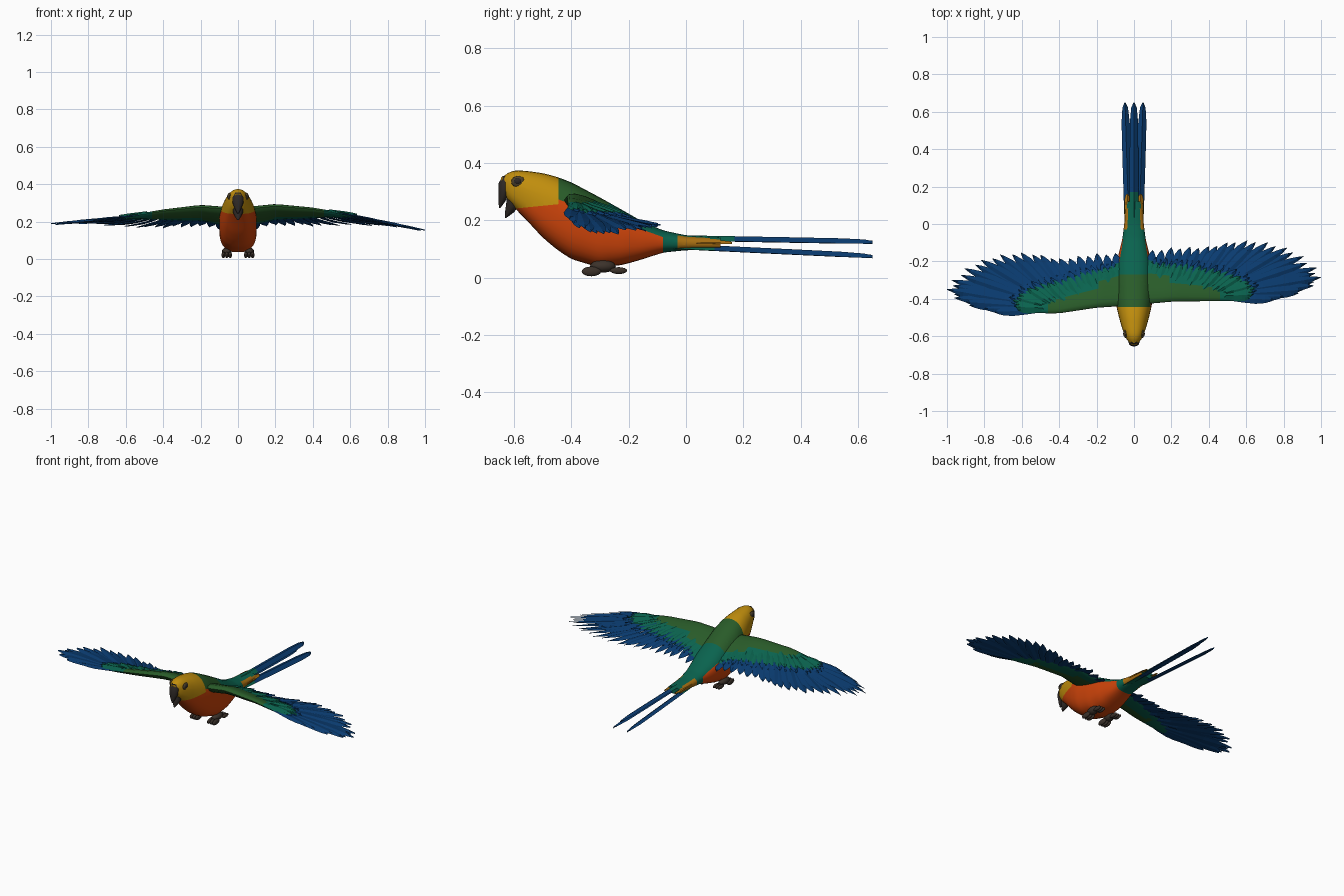
import bpy, bmesh, math
from mathutils import Vector

cube = bpy.data.objects.get("Cube")
if cube:
    bpy.data.objects.remove(cube, do_unlink=True)


def material(name, colour):
    m = bpy.data.materials.new(name)
    m.use_nodes = True
    m.diffuse_color = (*colour, 1)
    bsdf = next(n for n in m.node_tree.nodes if n.type == 'BSDF_PRINCIPLED')
    bsdf.inputs["Base Color"].default_value = (*colour, 1)
    bsdf.inputs["Roughness"].default_value = 0.8
    return m


YELLOW = material("golden_yellow", (.53, .27, .004))
ORANGE = material("orange", (.6, .056, .003))
OLIVE = material("leaf_green", (.022, .105, .022))
TEAL = material("teal_green", (.003, .125, .077))
BLUE = material("feather_blue", (.003, .045, .165))
BEAK = material("beak_charcoal", (.028, .022, .019))
FEET = material("feet_grey", (.045, .032, .024))
RING = material("eye_ring_grey", (.075, .052, .022))
GOLD = material("tail_gold", (.4, .16, .006))


def interp(u, rows):
    """Piecewise linear lookup: the first entry of each row is the key."""
    for a, b in zip(rows, rows[1:]):
        if u <= b[0]:
            break
    t = max(0, min(1, (u - a[0]) / (b[0] - a[0])))
    return [p + (q - p) * t for p, q in zip(a[1:], b[1:])]


def loft(bm, rings):
    """Skin closed rings of points and cap both ends."""
    vs = [[bm.verts.new(p) for p in ring] for ring in rings]
    n = len(vs[0])
    for a, b in zip(vs, vs[1:]):
        for i in range(n):
            bm.faces.new((a[i], a[(i + 1) % n], b[(i + 1) % n], b[i]))
    bm.faces.new(vs[0])
    bm.faces.new(vs[-1][::-1])


def cut(bm, point, normal):
    """Add an edge loop along a plane so a colour border is clean."""
    bmesh.ops.bisect_plane(bm, geom=bm.verts[:] + bm.edges[:] + bm.faces[:],
                           plane_co=point, plane_no=normal)


def finish(bm, name, mats, rule=None, smooth=None):
    bmesh.ops.recalc_face_normals(bm, faces=bm.faces)
    if rule:
        for f in bm.faces:
            f.material_index = mats.index(rule(f.calc_center_median()))
    me = bpy.data.meshes.new(name)
    bm.to_mesh(me)
    bm.free()
    for m in mats:
        me.materials.append(m)
    ob = bpy.data.objects.new(name, me)
    bpy.context.collection.objects.link(ob)
    if smooth:
        bpy.ops.object.select_all(action='DESELECT')
        ob.select_set(True)
        bpy.context.view_layer.objects.active = ob
        bpy.ops.object.shade_smooth_by_angle(angle=math.radians(smooth))


def ellipse(n, above=1, below=1):
    """Unit ring; powers under one make the upper or lower half squarer."""
    for i in range(n):
        a = math.tau * i / n
        c, s = math.cos(a), math.sin(a)
        p = above if s >= 0 else below
        yield [math.copysign(abs(v) ** p, v) for v in (c, s)]


def ball(bm, centre, size):
    r = bmesh.ops.create_uvsphere(bm, u_segments=12, v_segments=8, radius=1)
    for v in r["verts"]:
        v.co = Vector(c + s * k for c, s, k in zip(centre, size, v.co))


# Body and head: y, top, bottom, half width
BODY = [(-.645, .345, .315, .012), (-.63, .362, .28, .032), (-.6, .375, .245, .048),
        (-.56, .373, .205, .063), (-.5, .365, .14, .08), (-.45, .352, .098, .092),
        (-.4, .333, .065, .1), (-.3, .28, .035, .1), (-.22, .235, .045, .094),
        (-.15, .195, .065, .08), (-.08, .165, .088, .062), (0, .148, .096, .052),
        (.12, .141, .098, .044)]
BIB, BIB_SLOPE = Vector((0, -.56, .245)), Vector((0, -.1, 1))
BACK, BACK_SLOPE = Vector((0, -.45, .275)), Vector((0, .36, 1))


def body_ring(y):
    # average nearby samples to round the profile
    s = [interp(y + d, BODY) for d in (-.012, 0, .012)]
    top, low, w = [sum(c) / 3 for c in zip(*s)]
    mid, h = (top + low) / 2, (top - low) / 2
    return [(w * c, y, mid + h * k) for c, k in ellipse(28, .88, .78)]


def body_colour(c):
    if c.y < -.445 and (c - BIB).dot(BIB_SLOPE) > 0:
        return YELLOW
    if c.y > -.03 and abs(c.x) > .034:
        return GOLD
    if c.y > -.08 or (c.y > -.445 and (c - BACK).dot(BACK_SLOPE) > 0):
        return OLIVE if c.y < -.27 else TEAL
    return ORANGE


bm = bmesh.new()
loft(bm, [body_ring(-.645 + .765 * i / 62) for i in range(63)])
cut(bm, BIB, BIB_SLOPE)
cut(bm, BACK, BACK_SLOPE)
for y in (-.445, -.27, -.08, -.03):
    cut(bm, (0, y, 0), (0, 1, 0))
finish(bm, "body", [YELLOW, ORANGE, OLIVE, TEAL, GOLD], body_colour, 50)

# Hooked beak: z, centre y, depth, half width
UPPER = [(.355, -.628, .012, .016), (.33, -.632, .022, .029), (.295, -.635, .02, .028),
         (.265, -.643, .012, .015), (.243, -.65, .002, .003)]
LOWER = [(.275, -.602, .024, .029), (.25, -.606, .023, .027), (.228, -.616, .016, .017),
         (.208, -.63, .002, .004)]
for name, rows in (("upper_beak", UPPER), ("lower_beak", LOWER)):
    bm = bmesh.new()
    loft(bm, [[(w * c, y + d * s, z) for c, s in ellipse(14)] for z, y, d, w in rows])
    finish(bm, name, [BEAK], smooth=50)

# Eyes and feet
for side, label in ((1, "left"), (-1, "right")):
    bm = bmesh.new()
    ball(bm, (side * .046, -.585, .335), (.009, .025, .02))
    finish(bm, label + "_eye_ring", [RING], smooth=60)
    bm = bmesh.new()
    ball(bm, (side * .05, -.587, .337), (.008, .014, .012))
    finish(bm, label + "_eye", [BEAK], smooth=60)
    bm = bmesh.new()
    ball(bm, (side * .06, -.29, .04), (.026, .045, .022))
    for k in (-1, 0, 1):
        ball(bm, (side * .06 + k * .018, -.33, .022), (.01, .034, .017))
        ball(bm, (side * .06 + k * .016, -.235, .025), (.009, .03, .012))
    finish(bm, label + "_foot", [FEET], smooth=60)

POINTED = [(0, .5), (.3, .8), (.6, 1), (.8, .78), (.92, .42), (1, .05)]
BLUNT = [(0, .9), (.2, 1), (.6, 1), (.85, .95), (.96, .65), (1, .12)]


def feather(bm, root, tip, width, thick, place, outline=POINTED):
    """Thin ridged blade; place(x, y, lift, t) sets every point in space."""
    root, tip = Vector(root), Vector(tip)
    d = tip - root
    across = Vector((-d.y, d.x)).normalized() * width / 2
    rings = []
    for t, w in outline:
        c = root + d * t
        a, b = c + across * w, c - across * w
        h = thick * (.3 + .7 * w)
        rings.append([place(a.x, a.y, thick * .5, t), place(c.x, c.y, h, t),
                      place(b.x, b.y, -thick * .5, t), place(c.x, c.y, -h * .6, t)])
    loft(bm, rings)


# Tail: a raised middle feather over two lower outer ones
def tail_blade(bm, x0, y0, z0, x1, y1, z1, width, thick):
    feather(bm, (x0, y0), (x1, y1), width, thick,
            lambda x, y, lift, t: (x, y, z0 + (z1 - z0) * t + lift), BLUNT)


for name, x0, x1, z0, z1, edge in (("middle", 0, 0, .137, .124, .17),
                                   ("left", .026, .048, .108, .074, .1),
                                   ("right", -.026, -.048, .108, .074, .1)):
    bm = bmesh.new()
    tail_blade(bm, x0, -.06, z0, x1, .65, z1, .046, .012)
    cut(bm, (0, edge, 0), (0, 1, 0))
    finish(bm, name + "_tail_feather", [TEAL, BLUE],
           lambda c: TEAL if c.y < edge else BLUE)
for s, label in ((1, "left"), (-1, "right")):
    bm = bmesh.new()
    tail_blade(bm, s * .036, -.02, .126, s * .036, .16, .121, .03, .008)
    finish(bm, label + "_tail_patch", [GOLD])

# Wing surface: span, leading height, leading y, fall towards the back
SHEET = [(0, .265, -.42, .37), (.1, .275, -.42, .37), (.2, .285, -.41, .35),
         (.4, .27, -.41, .3), (.6, .238, -.41, .15), (.8, .2, -.38, .06), (1, .157, -.3, 0)]
# Flight feathers: order, root x y, tip x y
FLIGHT = [(0, .08, -.3, .1, -.14), (1, .17, -.3, .2, -.125), (3, .3, -.3, .4, -.12),
          (4.5, .38, -.3, .55, -.09), (5.5, .44, -.31, .66, -.088), (6.5, .48, -.32, .77, -.11),
          (7.5, .5, -.33, .865, -.145), (8.3, .52, -.34, .93, -.19), (9, .54, -.35, .975, -.235),
          (10, .56, -.36, 1, -.285), (11, .57, -.37, .96, -.33), (12, .57, -.38, .88, -.37),
          (13, .5, -.395, .75, -.405)]
COVERT = [(0, .07, -.34, .1, -.2), (4, .25, -.34, .3, -.21), (7, .38, -.35, .48, -.245),
          (9, .46, -.36, .59, -.285), (11, .5, -.37, .65, -.34), (13, .48, -.39, .63, -.395)]
# Arm: span, front y, chord, thickness
ARM = [(.02, -.425, .24, .05), (.1, -.425, .23, .05), (.2, -.415, .2, .046),
       (.35, -.413, .17, .036), (.5, -.412, .12, .024), (.63, -.405, .05, .008)]


def wing(side, label):
    def reach(x):  # the right wing is held further forward
        return .065 * min(1, x / .4) if side < 0 else 0

    def place(x, y, lift, t=0):
        z, lead, fall = interp(x, SHEET)
        z += lift - fall * (y - lead)
        if side < 0:  # and is flatter towards the tip
            z += .11 * max(0, x - .6) - .01 * min(1, x / .4)
        return Vector((side * x, y - reach(x), z))

    def layer(name, rows, count, width, thick, lift, mat):
        bm = bmesh.new()
        for i in range(count):
            x0, y0, x1, y1 = interp(13 * i / (count - 1), rows)
            # stagger the tips a little
            k = 1 - .045 * (i % 2)
            tip = (x0 + (x1 - x0) * k, y0 + (y1 - y0) * k)
            feather(bm, (x0, y0), tip, width, thick,
                    lambda x, y, h, t: place(x, y, h + lift + .003 * (i % 3)))
        finish(bm, label + name, [mat])

    layer("_flight_feathers", FLIGHT, 27, .052, .006, -.008, BLUE)
    layer("_long_coverts", [(u, a, b, c + .02, d + .022) for u, a, b, c, d in COVERT],
          24, .042, .006, -.001, BLUE)
    layer("_short_coverts", COVERT, 22, .042, .006, .006, TEAL)

    # Padded arm along the leading edge
    bm = bmesh.new()
    rings = []
    for i in range(19):
        x = .02 + .61 * i / 18
        y, chord, thick = interp(x, ARM)
        rings.append([place(x, y + chord * (1 + c) / 2,
                            thick * s * (.5 - .25 * c) - .004) for c, s in ellipse(16)])
    loft(bm, rings)

    def arm_colour(c):
        x = abs(c.x)
        return OLIVE if x < .46 and c.y + reach(x) < -.27 - .13 * x else TEAL

    finish(bm, label + "_wing_arm", [OLIVE, TEAL], arm_colour, 50)


wing(1, "left")
wing(-1, "right")
